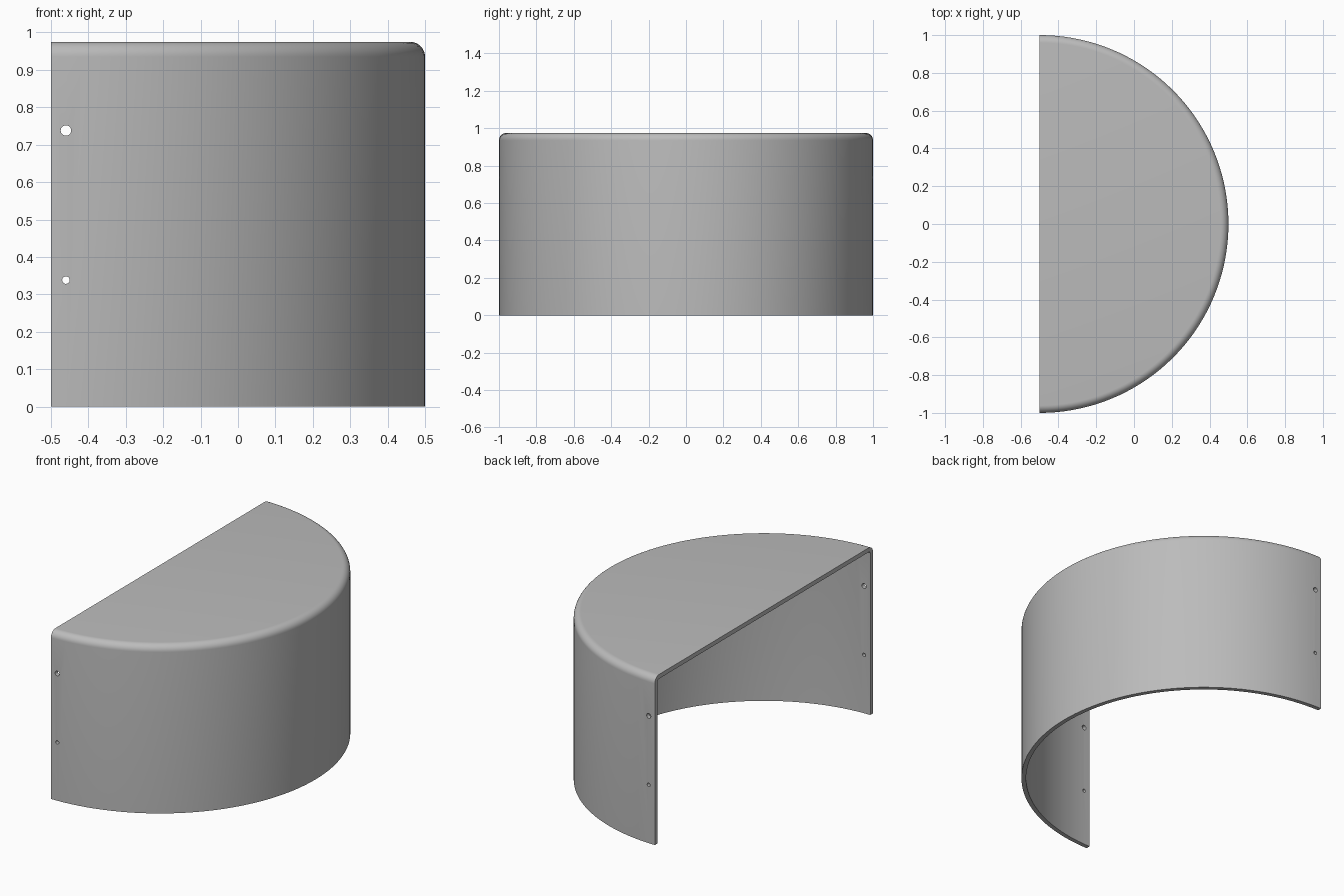
import bpy, bmesh, math
from mathutils import Matrix, Vector

cube = bpy.data.objects.get("Cube")
if cube:
    bpy.data.objects.remove(cube)

RADIUS, HEIGHT, WALL, FILLET = 1.0, 0.975, 0.025, 0.04
AXIS_X = -0.5                     # the flat open side lies on this plane

grey = bpy.data.materials.new("plain grey")
grey.use_nodes = True
grey.diffuse_color = (0.5, 0.5, 0.5, 1)
grey.node_tree.nodes["Principled BSDF"].inputs["Base Color"].default_value = (0.5, 0.5, 0.5, 1)


def make_object(name, bm):
    mesh = bpy.data.meshes.new(name)
    bm.to_mesh(mesh)
    bm.free()
    obj = bpy.data.objects.new(name, mesh)
    bpy.context.collection.objects.link(obj)
    mesh.materials.append(grey)
    return obj


def corner(radius, steps=8):
    """Quarter arc from the flat top round to the upright wall."""
    cx, cz = RADIUS - FILLET, HEIGHT - FILLET
    angles = [math.pi / 2 * (1 - i / steps) for i in range(steps + 1)]
    return [(cx + radius * math.cos(a), cz + radius * math.sin(a)) for a in angles]


# Half-round cover: outer and inner profile swept through half a turn
profile = ([(0, HEIGHT)] + corner(FILLET) + [(RADIUS, 0), (RADIUS - WALL, 0)]
           + corner(FILLET - WALL)[::-1] + [(0, HEIGHT - WALL)])
bm = bmesh.new()
verts = [bm.verts.new((AXIS_X, -r, z)) for r, z in profile]
edges = [bm.edges.new(pair) for pair in zip(verts, verts[1:])]
bmesh.ops.spin(bm, geom=verts + edges, cent=(AXIS_X, 0, 0), axis=(0, 0, 1),
               angle=math.pi, steps=72)
bmesh.ops.remove_doubles(bm, verts=bm.verts[:], dist=1e-5)
# Close the thin arch-shaped rim on the open side
bmesh.ops.holes_fill(bm, edges=[e for e in bm.edges if e.is_boundary], sides=0)
bmesh.ops.recalc_face_normals(bm, faces=bm.faces[:])
cover = make_object("half_round_cover", bm)

# Screw holes near both ends of the wall: larger above, smaller below
bm = bmesh.new()
for z, radius in ((0.738, 0.014), (0.338, 0.010)):
    for y in (-1, 1):
        bmesh.ops.create_cone(
            bm, cap_ends=True, segments=24, radius1=radius, radius2=radius, depth=0.2,
            matrix=Matrix.Translation(Vector((-0.46, y, z))) @ Matrix.Rotation(math.pi / 2, 4, 'X'))
cutter = make_object("screw_hole_cutter", bm)
cutter.hide_render = True

cut = cover.modifiers.new("screw_holes", 'BOOLEAN')
cut.operation = 'DIFFERENCE'
cut.solver = 'EXACT'
cut.object = cutter

# Apply the cut, then discard the helper
bpy.ops.object.select_all(action='DESELECT')
bpy.context.view_layer.objects.active = cover
cover.select_set(True)
bpy.ops.object.modifier_apply(modifier=cut.name)
bpy.data.objects.remove(cutter)
bpy.ops.object.shade_smooth_by_angle(angle=math.radians(30))
